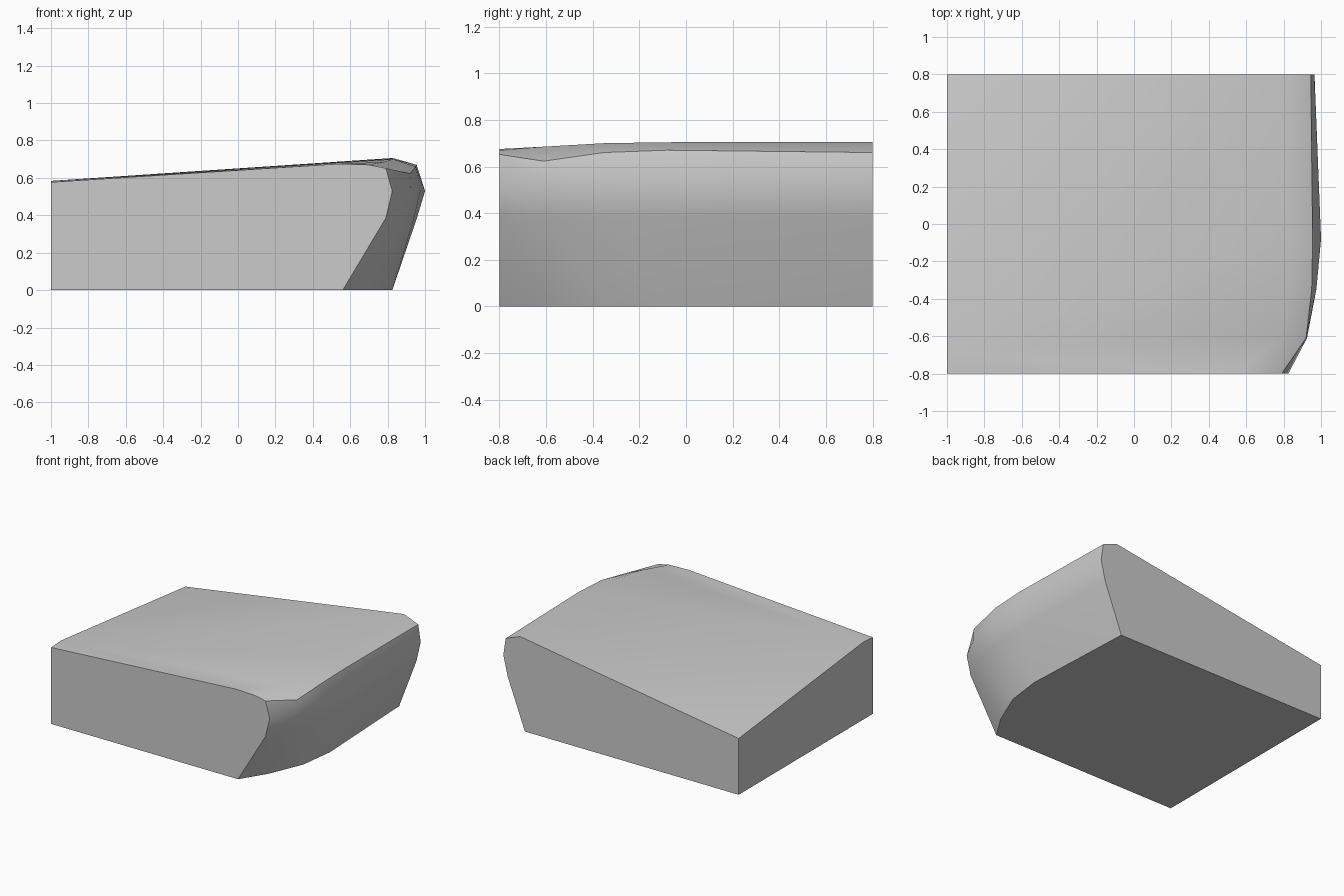
import bpy
import bmesh
import math

cube = bpy.data.objects.get("Cube")
if cube:
    bpy.data.objects.remove(cube)

# One stone colour
stone = bpy.data.materials.new("grey stone")
stone.use_nodes = True
colour = (0.6, 0.6, 0.6, 1)
stone.diffuse_color = colour
stone.node_tree.nodes["Principled BSDF"].inputs["Base Color"].default_value = colour

# Profiles of the rounded side, front to back:
# y, then (x, z) of the top crease, rim, belly, lower belly and foot
sections = [
    (-0.80, [(0.70, 0.670), (0.79, 0.652), (0.825, 0.53), (0.79, 0.385), (0.56, 0)]),
    (-0.61, [(0.78, 0.685), (0.92, 0.623), (0.925, 0.53), (0.885, 0.38), (0.68, 0)]),
    (-0.35, [(0.83, 0.700), (0.95, 0.66), (0.975, 0.53), (0.94, 0.38), (0.79, 0)]),
    (-0.08, [(0.835, 0.704), (0.955, 0.67), (1.0, 0.53), (0.955, 0.38), (0.825, 0)]),
    (0.80, [(0.825, 0.706), (0.945, 0.66), (0.965, 0.53), (0.93, 0.38), (0.785, 0)]),
]

bm = bmesh.new()
rows = [[bm.verts.new((x, y, z)) for x, z in pts] for y, pts in sections]
front_foot, front_top, ridge, back_top, back_foot = (
    bm.verts.new((-1, y, z))
    for y, z in ((-0.8, 0), (-0.8, 0.577), (-0.68, 0.584), (0.8, 0.425), (0.8, 0))
)
front_lip = bm.verts.new((0.54, -0.8, 0.675))

# Rounded side
for a, b in zip(rows, rows[1:]):
    for i in range(len(a) - 1):
        bm.faces.new((a[i], a[i + 1], b[i + 1], b[i]))

# Sloping top, fanned from the ridge so it falls away to the back corner
rim = [front_top, front_lip] + [r[0] for r in rows[1:]] + [back_top]
for a, b in zip(rim, rim[1:]):
    bm.faces.new((ridge, a, b))
bm.faces.new((front_lip, rows[0][0], rows[1][0]))

# Flat front, back, left and underside
bm.faces.new([front_foot, front_top, front_lip] + rows[0])
bm.faces.new([back_foot, back_top] + rows[-1])
bm.faces.new((front_foot, front_top, ridge, back_top, back_foot))
bm.faces.new([front_foot] + [r[-1] for r in rows] + [back_foot])
bmesh.ops.recalc_face_normals(bm, faces=bm.faces)

mesh = bpy.data.meshes.new("stone_block")
bm.to_mesh(mesh)
bm.free()
mesh.materials.append(stone)
block = bpy.data.objects.new("stone_block", mesh)
bpy.context.collection.objects.link(block)

# Smooth the rounded side, keep the rim and flat cuts sharp
bpy.ops.object.select_all(action="DESELECT")
block.select_set(True)
bpy.context.view_layer.objects.active = block
bpy.ops.object.shade_smooth_by_angle(angle=math.radians(35))
